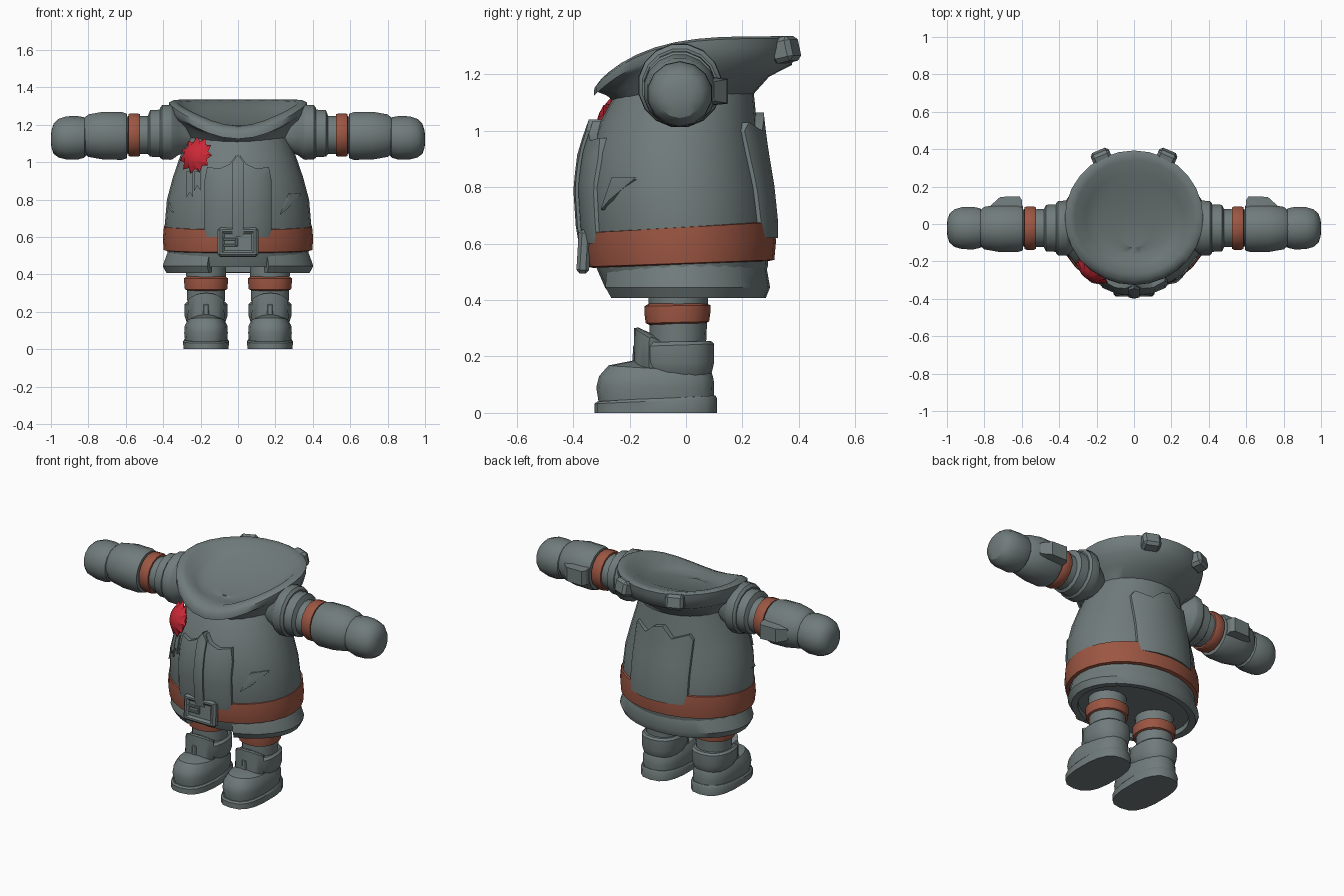
import bpy, bmesh, math
from mathutils import Vector, Matrix, Euler

if "Cube" in bpy.data.objects:
    bpy.data.objects.remove(bpy.data.objects["Cube"])


def material(name, rgb):
    m = bpy.data.materials.new(name)
    m.diffuse_color = (*rgb, 1)
    m.use_nodes = True
    m.node_tree.nodes["Principled BSDF"].inputs["Base Color"].default_value = m.diffuse_color
    return m


GREY = material("slate_grey", (0.165, 0.200, 0.200))
BROWN = material("leather_brown", (0.33, 0.092, 0.055))
RED = material("badge_red", (0.60, 0.022, 0.038))


def finish(name, bm, mat, angle=35):
    bmesh.ops.remove_doubles(bm, verts=bm.verts, dist=0.0003)
    bmesh.ops.recalc_face_normals(bm, faces=bm.faces)
    me = bpy.data.meshes.new(name)
    bm.to_mesh(me)
    bm.free()
    me.materials.append(mat)
    ob = bpy.data.objects.new(name, me)
    bpy.context.collection.objects.link(ob)
    bpy.ops.object.select_all(action='DESELECT')
    ob.select_set(True)
    bpy.context.view_layer.objects.active = ob
    if angle:
        bpy.ops.object.shade_smooth_by_angle(angle=math.radians(angle))
    return ob


def skin(name, rings, mat, closed=True, caps=True, loop=False, angle=35):
    """Bridge equal-length point rings into a surface."""
    bm = bmesh.new()
    vs = [[bm.verts.new(p) for p in r] for r in rings]
    n = len(rings[0])
    pairs = list(zip(vs, vs[1:])) + ([(vs[-1], vs[0])] if loop else [])
    for a, b in pairs:
        for i in range(n if closed else n - 1):
            j = (i + 1) % n
            bm.faces.new((a[i], a[j], b[j], b[i]))
    if caps:
        bm.faces.new(vs[0])
        bm.faces.new(vs[-1])
    elif not closed and loop:
        bm.faces.new([r[0] for r in vs])
        bm.faces.new([r[-1] for r in vs])
    return finish(name, bm, mat, angle)


def oval(rx, yf, yb, zf, zb=None, cx=0, n=28, power=1.0, start=0, end=360, zfun=None):
    """Flat oval ring; height runs from zf at the front to zb at the back."""
    zb = zf if zb is None else zb
    cy, ry, pts = (yf + yb) / 2, (yb - yf) / 2, []
    count = n if end - start == 360 else n + 1
    for i in range(count):
        a = math.radians(start + (end - start) * i / n - 90)
        c, s = math.cos(a), math.sin(a)
        x = cx + rx * math.copysign(abs(c) ** power, c)
        y = cy + ry * math.copysign(abs(s) ** power, s)
        z = zfun(y) + zf if zfun else zf + (zb - zf) * (s + 1) / 2
        pts.append((x, y, z))
    return pts


def box(name, size, loc, mat, rot=(0, 0, 0), bevel=0.008):
    bm = bmesh.new()
    m = Matrix.Translation(loc) @ Euler(rot).to_matrix().to_4x4() @ Matrix.Diagonal((*size, 1))
    bmesh.ops.create_cube(bm, size=1, matrix=m)
    bmesh.ops.bevel(bm, geom=bm.edges[:], offset=bevel, segments=1, affect='EDGES')
    return finish(name, bm, mat, 25)


# Coat body: height, half width, front, back
BODY = [(0.44, .36, -.285, .265), (0.52, .378, -.32, .29), (0.65, .393, -.345, .30),
        (0.80, .38, -.355, .285), (0.92, .348, -.34, .265), (1.03, .31, -.305, .25),
        (1.11, .28, -.262, .243), (1.15, .265, -.24, .238)]
skin("coat_body", [oval(r, f, b, z) for z, r, f, b in BODY], GREY)


def body_y(x, z, side):
    """Depth of the coat surface; side -1 is the front, 1 the back."""
    for p, q in zip(BODY, BODY[1:]):
        if z <= q[0]:
            break
    t = (z - p[0]) / (q[0] - p[0])
    r, f, b = (p[k] + (q[k] - p[k]) * t for k in (1, 2, 3))
    return (f + b) / 2 + side * (b - f) / 2 * math.sqrt(max(0.0, 1 - (x / r) ** 2))


def panel(name, cols, side=-1, rows=7, mat=GREY):
    """Raised cloth panel following the coat; columns are (x, bottom, top, offset)."""
    rings = []
    for x, z0, z1, off in cols:
        zs = [z0 + (z1 - z0) * i / rows for i in range(rows + 1)]
        outer = [(x, body_y(x, z, side) + side * off, z) for z in zs]
        inner = [(x, body_y(x, z, side) - side * 0.015, z) for z in reversed(zs)]
        rings.append(outer + inner)
    return skin(name, rings, mat, angle=30)


# Front and back coat panels with zigzag tops
for s in (-1, 1):
    panel("front_panel", [(s * x, .60, z, o) for x, z, o in
          ((.012, 1.035, .028), (.045, .99, .03), (.10, .965, .028),
           (.165, .975, .022), (.18, .90, .012))])
panel("button_strip", [(-.03, .6, 1.0, .04), (0, .6, 1.04, .045), (.03, .6, 1.0, .04)])
panel("back_panel", [(-.195, .62, 1.0, .012), (-.175, .62, 1.03, .022), (-.09, .62, 1.0, .028),
                     (-.03, .62, 1.065, .03), (.03, .62, 1.05, .03), (.09, .62, 1.0, .028),
                     (.175, .62, 1.03, .022), (.195, .62, 1.0, .012)], 1)

# Torn cloth flaps and badge ribbon tails
panel("right_tear", [(.225, .72, .725, .012), (.27, .755, .835, .012),
                     (.335, .828, .836, .012)], rows=2)
panel("left_tear", [(-.345, .728, .735, .012), (-.367, .745, .79, .012),
                    (-.376, .76, .765, .012)], rows=2)
for x0, x1, z in ((-.275, -.24, .81), (-.235, -.20, .845)):
    panel("ribbon_tail", [(x0, z, .95, .014), ((x0 + x1) / 2, z + .03, .95, .014),
                          (x1, z, .95, .014)], rows=2)

# Belt and split coat skirt
skin("belt", [oval(.375, -.33, .29, .514, .538), oval(.397, -.347, .313, .518, .542),
              oval(.402, -.358, .319, .575, .608), oval(.396, -.355, .313, .638, .676),
              oval(.37, -.32, .28, .643, .68)], BROWN, caps=False, loop=True)
arc = dict(start=24, end=336, n=26)
skin("coat_skirt", [oval(.355, -.29, .268, .57, **arc), oval(.374, -.305, .283, .53, **arc),
                    oval(.405, -.312, .298, .445, **arc), oval(.385, -.29, .283, .408, **arc),
                    oval(.345, -.262, .25, .41, **arc), oval(.335, -.255, .245, .57, **arc)],
     GREY, closed=False, caps=False, loop=True)

# Belt buckle: backing plate, frame and prong
tilt = (-.06, 0, 0)
box("buckle_plate", (.19, .03, .13), (0, -.356, .572), GREY, tilt)
for s in (-1, 1):
    box("buckle_side", (.036, .045, .155), (s * .091, -.362, .572), GREY, tilt, .012)
    box("buckle_bar", (.21, .045, .034), (0, -.362 + s * .004, .572 + s * .061), GREY, tilt, .012)
    box("buckle_catch", (.07, .03, .014), (-.045, -.364, .572 + s * .016), GREY, tilt, .003)
box("buckle_prong", (.014, .03, .045), (-.008, -.364, .572), GREY, tilt, .003)


# Wide sloping collar, thick at the back, with a shallow bowl inside
def rim(y):
    return 1.335 - 0.165 * (max(0, .38 - y) / .70) ** 4


def under(y):
    return rim(y) - .028 - .07 * min(1, max(0, y + .32) / .4)


def pointed(ring, dip):
    """Pull the front middle of a ring down into a soft V."""
    return [(x, y, z - dip * max(0, 1 - abs(x) / .2) if y < 0 else z) for x, y, z in ring]


collar = [oval(.255, -.235, .235, 1.085, 1.125),
          oval(.305, -.28, .295, -.045, zfun=under),
          oval(.352, -.318, .375, -.004, zfun=under),
          pointed(oval(.37, -.326, .390, -.04, zfun=rim), 0),
          pointed(oval(.37, -.325, .393, -.008, zfun=rim), .006),
          pointed(oval(.352, -.305, .378, 0, zfun=rim), .006),
          pointed(oval(.318, -.27, .342, -.008, zfun=rim), .012),
          oval(.26, -.22, .27, 1.195, 1.308),
          oval(.20, -.165, .20, 1.188, 1.278),
          oval(.10, -.13, .06, 1.190, 1.235),
          oval(.02, -.13, -.09, 1.195, 1.195)]
skin("collar", collar, GREY, angle=50)
for s in (-1, 1):
    box("collar_clasp", (.105, .08, .09), (s * .172, .352, 1.287), GREY, (.22, 0, -s * .4), .016)


# Sleeves, bands, cuffs and hands
def arm_part(name, s, prof, mat, n=16):
    rings = [[(s * x, -.022 + r * math.cos(math.tau * (i + .5) / n),
               zc + r * math.sin(math.tau * (i + .5) / n)) for i in range(n)]
             for x, r, zc in prof]
    return skin(name, rings, mat, angle=32)


for s in (-1, 1):
    arm_part("shoulder_ring", s, [(.24, .07, 1.14), (.32, .115, 1.15), (.35, .145, 1.158),
                                  (.362, .15, 1.16), (.405, .148, 1.16), (.418, .135, 1.157)], GREY)
    arm_part("sleeve", s, [(.40, .13, 1.154), (.47, .127, 1.154), (.482, .104, 1.145),
                           (.62, .10, 1.145)], GREY)
    arm_part("arm_band", s, [(.522, .09, 1.145), (.524, .113, 1.145), (.535, .118, 1.145),
                             (.575, .118, 1.145), (.586, .113, 1.145), (.588, .09, 1.145)], BROWN)
    arm_part("glove_cuff", s, [(.592, .10, 1.14), (.595, .122, 1.14), (.62, .130, 1.14),
                               (.72, .130, 1.142), (.80, .116, 1.142), (.826, .095, 1.14)], GREY)
    arm_part("hand", s, [(.80, .08, 1.132), (.822, .108, 1.132), (.86, .117, 1.13),
                         (.92, .115, 1.13), (.96, .103, 1.128), (.986, .08, 1.125),
                         (.998, .045, 1.123), (1.0, .01, 1.123)], GREY, 14)
    # Flap on the back of the glove, tapering toward the hand
    skin("glove_flap", [[(s * x, y, 1.14 + h * k) for y, k in
                         ((.05, 1.25), (d, 1), (d, -1), (.05, -1.25))]
                        for x, d, h in ((.598, .125, .044), (.612, .148, .044),
                                        (.715, .145, .042), (.765, .10, .034))], GREY, angle=25)

# Legs and boots
for s in (-1, 1):
    cx = s * .171

    def leg(name, rows, mat, power=1.0):
        return skin(name, [oval(r, f, b, z0, z1, cx, 18, power) for r, f, b, z0, z1 in rows], mat)

    leg("trouser_leg", [(.10, -.13, .07, .22, .22), (.105, -.13, .075, .33, .33),
                        (.11, -.135, .08, .46, .46)], GREY)
    leg("leg_band", [(.10, -.13, .07, .312, .318), (.115, -.143, .082, .318, .324),
                     (.118, -.147, .086, .35, .352), (.118, -.147, .086, .378, .382),
                     (.105, -.13, .07, .388, .388)], BROWN, .9)
    leg("boot_cuff", [(.09, -.14, .08, .12, .12), (.105, -.16, .092, .145, .145),
                      (.117, -.175, .10, .18, .18), (.117, -.175, .10, .235, .245),
                      (.105, -.16, .088, .25, .255)], GREY, .85)
    leg("boot_upper", [(.114, -.31, .10, .04, .05), (.118, -.318, .10, .09, .085),
                       (.115, -.308, .098, .13, .12), (.098, -.275, .09, .168, .145),
                       (.06, -.19, .05, .185, .15)], GREY, .8)
    leg("boot_sole", [(.122, -.325, .11, 0, 0), (.124, -.325, .11, .032, .05),
                      (.117, -.315, .104, .04, .062)], GREY, .75)
    # Raised tongue curving round the shin, and its centre seam
    bow = dict(cx=cx, n=8, start=-55, end=55, power=.9)
    skin("boot_tongue", [oval(.112, -.175, .09, .15, **bow), oval(.118, -.186, .09, .165, **bow),
                         oval(.114, -.184, .09, .300, .14, **bow), oval(.104, -.17, .08, .303, .14, **bow),
                         oval(.09, -.12, .07, .28, .14, **bow), oval(.09, -.12, .07, .15, **bow)],
         GREY, closed=False, caps=False, loop=True)
    box("boot_seam", (.035, .02, .12), (cx, -.18, .185), GREY, (-.05, 0, 0), .008)

# Star-edged rosette badge
bm = bmesh.new()
points = 11
out = Vector((-.55, -.78, .28)).normalized()
frame = Matrix.Translation((-.22, -.248, 1.035)) @ out.to_track_quat('Z', 'Y').to_matrix().to_4x4()
top, base = bm.verts.new(frame @ Vector((0, 0, .055))), bm.verts.new(frame @ Vector((0, 0, -.04)))
mid, edge = [], []
for i in range(points * 2):
    a = math.pi * i / points
    d = Vector((math.cos(a), math.sin(a), 0))
    tip = i % 2 == 0
    mid.append(bm.verts.new(frame @ (d * .055 + Vector((0, 0, .042)))))
    edge.append(bm.verts.new(frame @ (d * (.105 if tip else .078) + Vector((0, 0, .008)))))
for i in range(points * 2):
    j = (i + 1) % (points * 2)
    bm.faces.new((top, mid[i], mid[j]))
    bm.faces.new((mid[i], edge[i], edge[j], mid[j]))
    bm.faces.new((base, edge[j], edge[i]))
finish("rosette_badge", bm, RED, 40)
